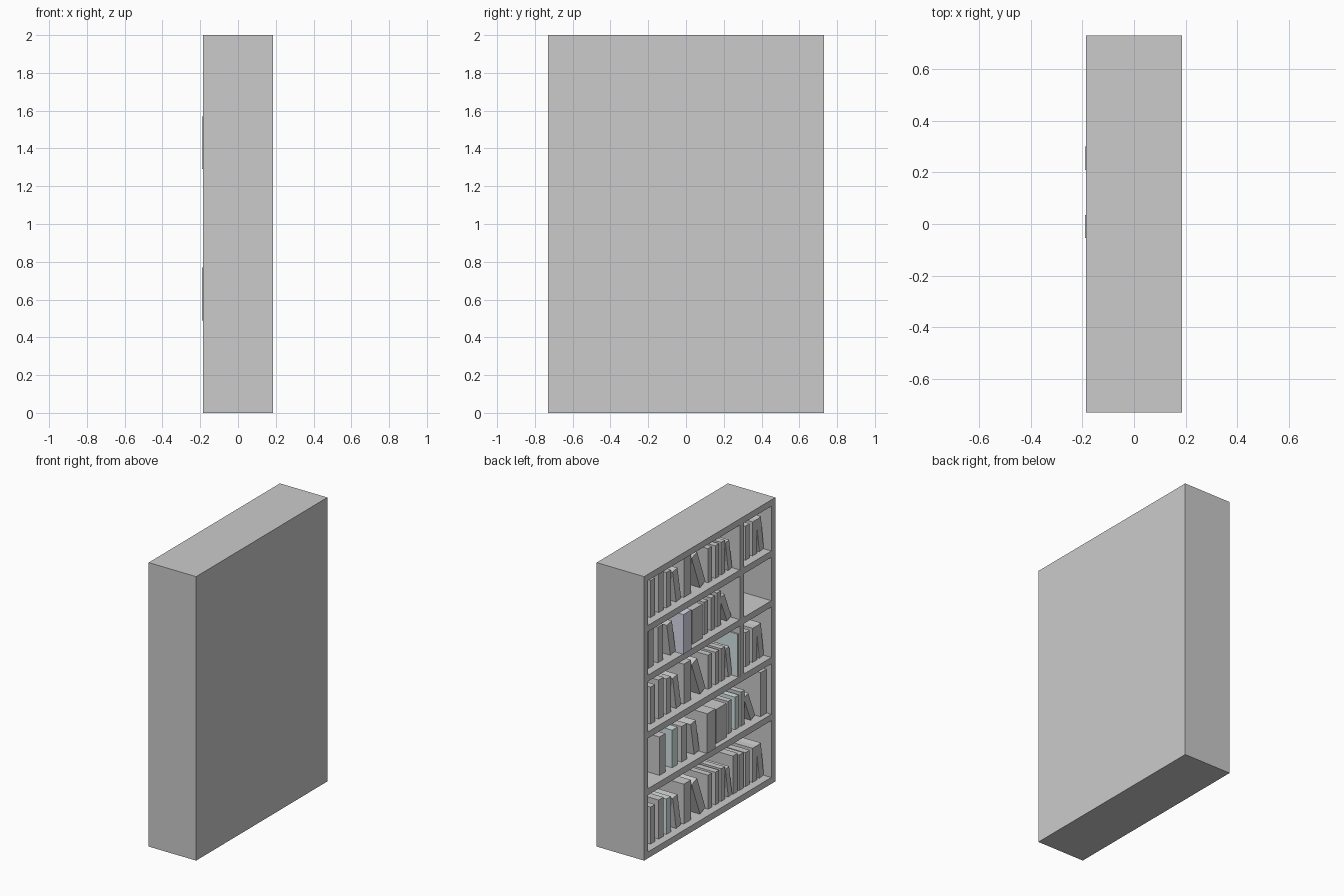
import bpy
from math import radians
from mathutils import Matrix, Vector

if "Cube" in bpy.data.objects:
    bpy.data.objects.remove(bpy.data.objects["Cube"])

W, H, D = 1.46, 2.0, 0.37          # width along y, height, depth along x
FRONT = -D / 2                     # open face looks to -x
BACK = 0.155                       # inner face of the back panel
T = 0.045                          # board thickness


def material(name, rgb):
    m = bpy.data.materials.new(name)
    m.diffuse_color = (*rgb, 1)
    m.use_nodes = True
    m.node_tree.nodes["Principled BSDF"].inputs["Base Color"].default_value = m.diffuse_color
    return m


blue = material("pale_blue", (0.72, 0.72, 0.85))
teal = material("pale_teal", (0.66, 0.78, 0.78))


def box(name, x0, x1, y0, y1, z0, z1, lean=0, mat=None):
    """Box between two corners, optionally tipped to +y about a lower edge."""
    v = [(x, y, z) for x in (x0, x1) for y in (y0, y1) for z in (z0, z1)]
    if lean:
        # pivot on the +y lower edge, so that edge rests on the shelf
        p = Vector((0, y1, z0))
        m = Matrix.Translation(p) @ Matrix.Rotation(-radians(lean), 4, 'X') @ Matrix.Translation(-p)
        v = [m @ Vector(c) for c in v]
        dz = z0 - min(c.z for c in v)
        v = [c + Vector((0, 0, dz)) for c in v]
    f = [(0, 1, 3, 2), (4, 6, 7, 5), (0, 4, 5, 1), (2, 3, 7, 6), (0, 2, 6, 4), (1, 5, 7, 3)]
    me = bpy.data.meshes.new(name)
    me.from_pydata(v, [], f)
    ob = bpy.data.objects.new(name, me)
    bpy.context.collection.objects.link(ob)
    if mat:
        me.materials.append(mat)
    return ob


def book(z, a, thick, height, lean=0, x0=-0.13, depth=0.2, mat=None):
    """Book standing on height z; a is its distance from the +y end."""
    y = W / 2 - a
    box("book", x0, min(x0 + depth, BACK), y - thick, y, z, z + height, lean, mat)


# Case: back panel, sides, top, bottom
box("back_panel", BACK, D / 2, -W / 2, W / 2, 0, H)
for name, s in (("left_side", 1), ("right_side", -1)):
    a, b = sorted((s * W / 2, s * (W / 2 - T)))
    box(name, FRONT, BACK, a, b, 0, H)
inner = W / 2 - T
box("top_board", FRONT, BACK, -inner, inner, H - T, H)
box("bottom_board", FRONT, BACK, -inner, inner, 0, T)

# Shelves, given by the height of their upper face
floors = [T, 0.49, 0.89, 1.29, 1.64]
for z in floors[1:]:
    box("shelf", FRONT, BACK, -inner, inner, z - T, z)

# Dividers in the three upper rows
for i, top in ((2, 1.245), (3, 1.595), (4, H - T)):
    box("divider", FRONT, BACK, W / 2 - 1.11, W / 2 - 1.065, floors[i], top)

# Rows with the same layout: first, third and fifth
for i in (0, 2, 4):
    z = floors[i]
    for k, (a, t, h) in enumerate(((0.065, 0.055, 0.25), (0.15, 0.05, 0.26),
                                   (0.24, 0.055, 0.275), (0.325, 0.05, 0.25))):
        book(z, a, t, h, mat=teal if i == 0 and k == 3 else None)
    book(z, 0.435, 0.055, 0.23, 10)
    book(z, 0.52, 0.08, 0.28)
    book(z, 0.70, 0.065, 0.26, 21)
    for a, h in ((0.79, 0.24), (0.87, 0.23), (0.935, 0.23)):
        book(z, a, 0.042, h)
    book(z, 1.015, 0.042, 0.21, 9)
    for a, h in ((1.135, 0.25), (1.205, 0.24), (1.285, 0.24)):
        book(z, a, 0.048, h)
    book(z, 1.36, 0.05, 0.24, 8)
# Extra book in the undivided lowest row, large thin book in the third row
book(floors[0], 1.065, 0.055, 0.27)
book(floors[2], 1.053, 0.01, 0.30, x0=-0.175, depth=0.27, mat=teal)

# Second and fourth rows: one layout, shifted along the shelf
for i, s in ((3, 0.0), (1, 0.265)):
    z = floors[i]
    low = i == 1
    if low:
        book(z, 0.25, 0.065, 0.27)
    book(z, 0.125 + s, 0.06, 0.265, mat=teal if low else None)
    book(z, 0.23 + s, 0.06, 0.25)
    book(z, 0.37 + s, 0.058, 0.23, 10)
    book(z, 0.43 + s, 0.09, 0.28, x0=-0.19, depth=0.25, mat=None if low else blue)
    book(z, 0.585 + s, 0.115, 0.24, x0=-0.15, depth=0.22)
    for a, h in ((0.745, 0.23), (0.825, 0.23), (0.89, 0.24)):
        book(z, a + s, 0.042, h, mat=teal if low and a == 0.825 else None)
    book(z, 1.0 + s, 0.052, 0.20, 23)
book(floors[3], 0.06, 0.05, 0.25)
book(floors[1], 1.345, 0.065, 0.31, x0=-0.15, depth=0.25)
